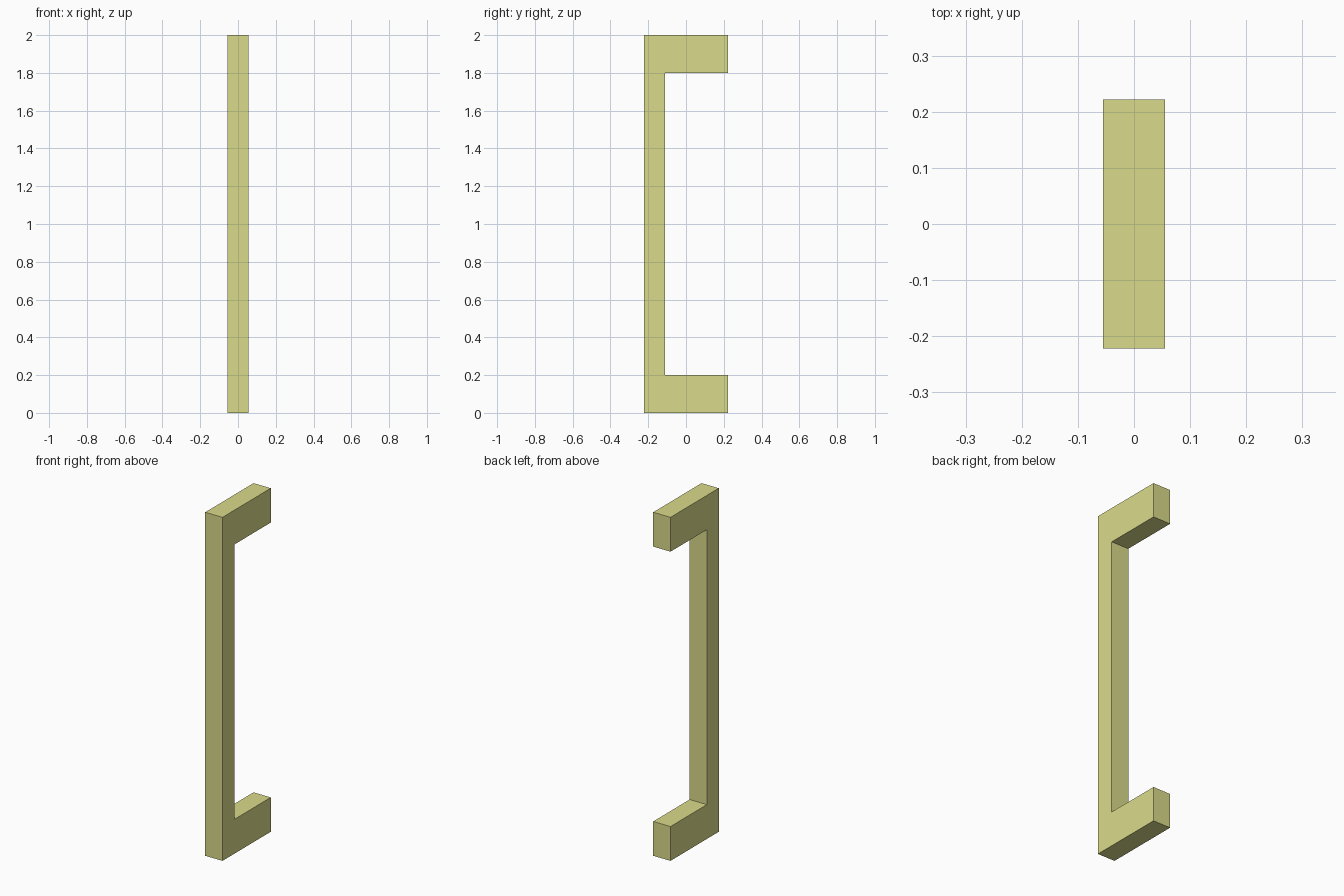
import bpy
import bmesh

if "Cube" in bpy.data.objects:
    bpy.data.objects.remove(bpy.data.objects["Cube"])

HALF_WIDTH = 0.0555
DEPTH = 0.222       # half depth
GRIP_BACK = -0.112  # rear face of the upright grip
HEIGHT = 2.0
FOOT = 0.2          # thickness of each mounting arm

# C-shaped side profile (y, z)
profile = [(-DEPTH, 0), (DEPTH, 0), (DEPTH, FOOT), (GRIP_BACK, FOOT),
           (GRIP_BACK, HEIGHT - FOOT), (DEPTH, HEIGHT - FOOT),
           (DEPTH, HEIGHT), (-DEPTH, HEIGHT)]

# Extrude the profile across the width
bm = bmesh.new()
face = bm.faces.new([bm.verts.new((-HALF_WIDTH, y, z)) for y, z in profile])
result = bmesh.ops.extrude_face_region(bm, geom=[face], use_keep_orig=True)
moved = [g for g in result["geom"] if isinstance(g, bmesh.types.BMVert)]
bmesh.ops.translate(bm, verts=moved, vec=(2 * HALF_WIDTH, 0, 0))
bmesh.ops.recalc_face_normals(bm, faces=bm.faces)

mesh = bpy.data.meshes.new("door_handle")
bm.to_mesh(mesh)
bm.free()
handle = bpy.data.objects.new("door_handle", mesh)
bpy.context.collection.objects.link(handle)

# Pale yellow finish
finish = bpy.data.materials.new("pale_yellow")
finish.diffuse_color = (0.70, 0.70, 0.26, 1)
finish.use_nodes = True
finish.node_tree.nodes["Principled BSDF"].inputs["Base Color"].default_value = finish.diffuse_color
mesh.materials.append(finish)
